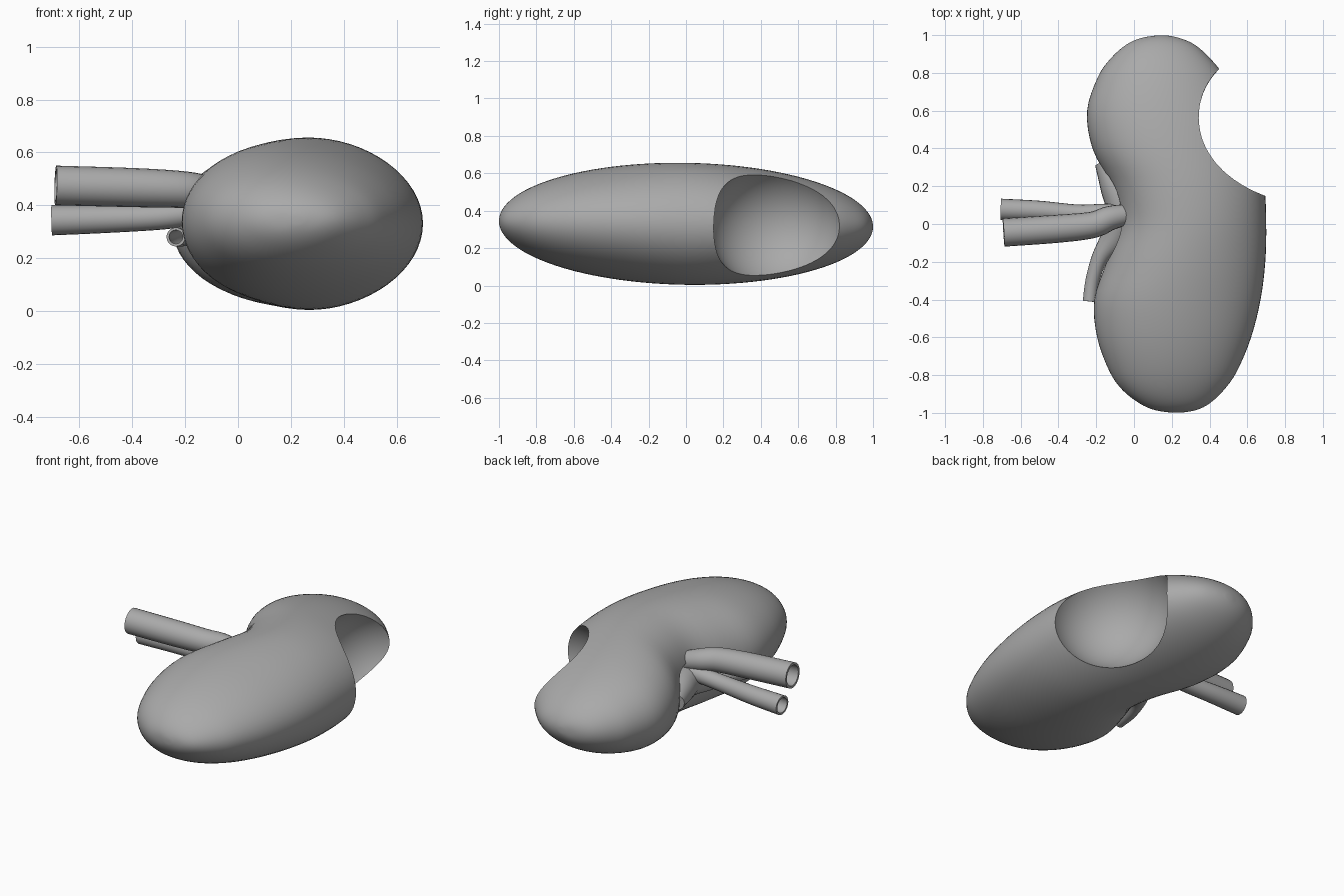
import bpy, bmesh, math
from mathutils import Vector

cube = bpy.data.objects.get("Cube")
if cube:
    bpy.data.objects.remove(cube, do_unlink=True)

grey = bpy.data.materials.new("plain grey")
grey.use_nodes = True
grey.diffuse_color = (0.4, 0.4, 0.4, 1)
grey.node_tree.nodes["Principled BSDF"].inputs["Base Color"].default_value = grey.diffuse_color


def loft(name, rings):
    """Skin a list of equally sized point rings and cap both ends."""
    bm = bmesh.new()
    loops = [[bm.verts.new(p) for p in ring] for ring in rings]
    n = len(loops[0])
    for a, b in zip(loops, loops[1:]):
        for i in range(n):
            j = (i + 1) % n
            bm.faces.new((a[i], a[j], b[j], b[i]))
    bm.faces.new(loops[0])
    bm.faces.new(loops[-1])
    bmesh.ops.recalc_face_normals(bm, faces=bm.faces)
    mesh = bpy.data.meshes.new(name)
    bm.to_mesh(mesh)
    bm.free()
    mesh.materials.append(grey)
    obj = bpy.data.objects.new(name, mesh)
    bpy.context.collection.objects.link(obj)
    return obj


def smooth(obj, angle=40):
    bpy.ops.object.select_all(action='DESELECT')
    obj.select_set(True)
    bpy.context.view_layer.objects.active = obj
    bpy.ops.object.shade_smooth_by_angle(angle=math.radians(angle))


def spline(points, steps):
    """Catmull-Rom resampling of tuples of any length."""
    pts = [points[0]] + list(points) + [points[-1]]
    out = []
    for a, b, c, d in zip(pts, pts[1:], pts[2:], pts[3:]):
        for k in range(steps):
            t = k / steps
            out.append([q + t / 2 * (r - p + t * (2 * p - 5 * q + 4 * r - s + t * (3 * (q - r) + s - p)))
                        for p, q, r, s in zip(a, b, c, d)])
    return out + [list(points[-1])]


def tube(name, points, wall, sides=20):
    """Hollow vessel; points are x, y, z, radius, the first one is the open end."""
    path = spline(points, 6)
    centres = [Vector(p[:3]) for p in path]
    outer, inner = [], []
    for i, c in enumerate(centres):
        tangent = centres[min(i + 1, len(path) - 1)] - centres[max(i - 1, 0)]
        turn = tangent.to_track_quat('Z', 'Y')
        for rings, r in ((outer, path[i][3]), (inner, path[i][3] - wall)):
            rings.append([c + turn @ Vector((r * math.cos(a), r * math.sin(a), 0))
                          for a in (math.tau * k / sides for k in range(sides))])
    smooth(loft(name, inner[::-1] + outer))


def ellipsoid(name, centre, size):
    bpy.ops.mesh.primitive_uv_sphere_add(segments=64, ring_count=32, location=centre)
    obj = bpy.context.object
    obj.name = name
    obj.scale = size
    obj.data.materials.append(grey)
    obj.hide_render = True
    obj.hide_set(True)
    return obj


# Bean-shaped body: y, inner edge x, outer edge x; the height follows an ellipse
stations = [
    (-.999, .2, .25), (-.985, .11, .33), (-.95, .03, .4), (-.88, -.06, .475),
    (-.78, -.13, .545), (-.6, -.195, .62), (-.4, -.21, .67), (-.2, -.145, .695),
    (0, -.08, .7), (.2, -.12, .69), (.4, -.22, .65), (.6, -.248, .58), (.78, -.19, .48),
    (.88, -.12, .4), (.95, -.04, .32), (.985, .04, .24), (.999, .125, .17)]
rings = []
for y, x0, x1 in spline(stations, 4):
    bulge = math.sqrt(1 - y * y)
    mid, half = (x0 + x1) / 2, (x1 - x0) / 2
    rings.append([(mid + half * math.cos(a) - .04 * bulge * math.sin(a) ** 2, y,
                   .33 - .015 * y + .326 * bulge * math.sin(a))
                  for a in (math.tau * k / 64 for k in range(64))])
body = loft("kidney_body", rings)

# Round bite in the outer side and a shallow slot for the vessels
cutters = [ellipsoid("bite_cutter", (.575, .485, .32), (.345, .36, .34)),
           ellipsoid("slot_cutter", (-.12, .04, .33), (.1, .26, .13))]
for cutter in cutters:
    mod = body.modifiers.new("cut", 'BOOLEAN')
    mod.operation = 'DIFFERENCE'
    mod.solver = 'EXACT'
    mod.object = cutter
bpy.context.view_layer.update()
graph = bpy.context.evaluated_depsgraph_get()
cut_mesh = bpy.data.meshes.new_from_object(body.evaluated_get(graph))
body.modifiers.clear()
body.data = cut_mesh
for cutter in cutters:
    bpy.data.objects.remove(cutter, do_unlink=True)
smooth(body)

# Vessels entering the slot
tube("vein", [(-.69, -.045, .475, .075), (-.4, -.025, .467, .074), (-.22, -.005, .46, .07),
              (-.13, .03, .45, .065), (-.04, .05, .43, .055)], .014)
tube("artery", [(-.705, .077, .343, .057), (-.5, .07, .348, .053), (-.3, .055, .355, .048),
                (-.16, .06, .37, .047), (-.02, .06, .38, .05)], .012)

# Funnel that gathers inside the slot and runs down as a thin duct
tube("ureter", [(-.235, -.41, .28, .036), (-.22, -.3, .28, .037), (-.18, -.18, .29, .045),
                (-.1, -.06, .3, .075), (-.06, .08, .32, .09), (-.1, .2, .32, .08),
                (-.16, .33, .31, .05)], .01)
